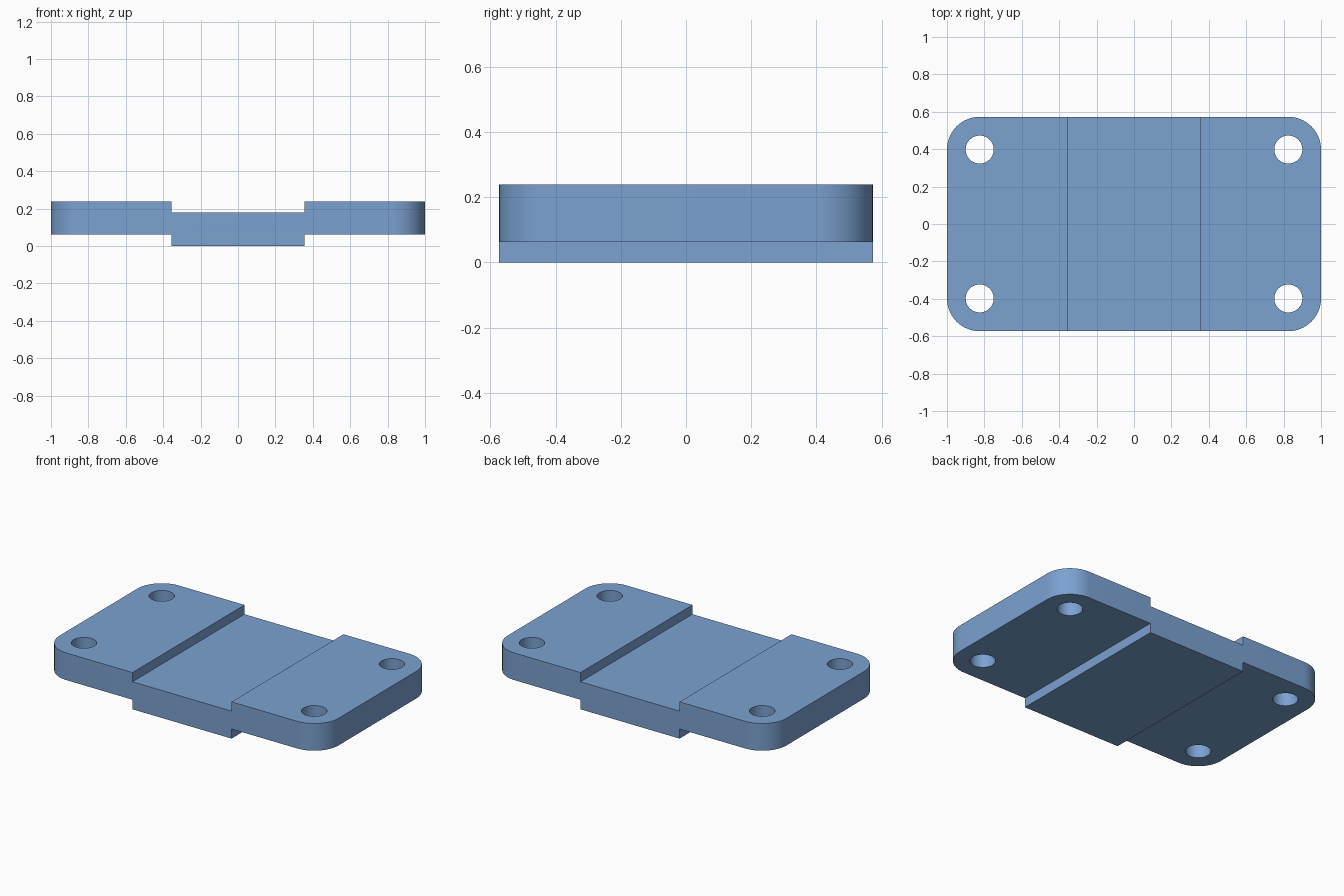
import bpy, bmesh, math
from mathutils import Vector

if "Cube" in bpy.data.objects:
    bpy.data.objects.remove(bpy.data.objects["Cube"])

HALF_X, HALF_Y = 1.0, 0.573      # plate half sizes
STEP_X = 0.355                   # half width of the lowered middle
Z = (0.0, 0.062, 0.178, 0.238)   # step heights
CORNER, HOLE = 0.175, 0.075      # corner and hole radii
CX, CY = HALF_X - CORNER, HALF_Y - CORNER


def prism(name, outline, direction):
    """Extrude a closed outline along a direction into a solid object."""
    bm = bmesh.new()
    face = bm.faces.new([bm.verts.new(p) for p in outline])
    ext = bmesh.ops.extrude_face_region(bm, geom=[face])
    verts = [v for v in ext["geom"] if isinstance(v, bmesh.types.BMVert)]
    bmesh.ops.translate(bm, verts=verts, vec=Vector(direction))
    bmesh.ops.recalc_face_normals(bm, faces=bm.faces)
    mesh = bpy.data.meshes.new(name)
    bm.to_mesh(mesh)
    bm.free()
    obj = bpy.data.objects.new(name, mesh)
    bpy.context.collection.objects.link(obj)
    return obj


def arc(cx, cy, r, start, sweep, n):
    return [(cx + r * math.cos(start + sweep * i / n),
             cy + r * math.sin(start + sweep * i / n), -0.2) for i in range(n + 1)]


def cut(target, tool, operation):
    """Apply a boolean and discard its cutter."""
    mod = target.modifiers.new("cut", "BOOLEAN")
    mod.object, mod.operation, mod.solver = tool, operation, "EXACT"
    bpy.context.view_layer.objects.active = target
    bpy.ops.object.modifier_apply(modifier=mod.name)
    bpy.data.objects.remove(tool)


# Stepped plate: side wings raised above the middle section
profile = [(-HALF_X, Z[1]), (-STEP_X, Z[1]), (-STEP_X, Z[0]), (STEP_X, Z[0]),
           (STEP_X, Z[1]), (HALF_X, Z[1]), (HALF_X, Z[3]), (STEP_X, Z[3]),
           (STEP_X, Z[2]), (-STEP_X, Z[2]), (-STEP_X, Z[3]), (-HALF_X, Z[3])]
plate = prism("stepped_plate", [(x, -HALF_Y - 0.1, z) for x, z in profile],
              (0, 2 * HALF_Y + 0.2, 0))
# Widen the blank past the rounded outline so the trim is clean
for v in plate.data.vertices:
    if abs(v.co.x) > 0.9:
        v.co.x *= 1.1

# Trim to a rounded rectangle
outline = []
for i, (sx, sy) in enumerate(((1, 1), (-1, 1), (-1, -1), (1, -1))):
    outline += arc(sx * CX, sy * CY, CORNER, i * math.pi / 2, math.pi / 2, 16)
cut(plate, prism("outline_cutter", outline, (0, 0, 0.8)), "INTERSECT")

# Four bolt holes, concentric with the corners
for sx in (-1, 1):
    for sy in (-1, 1):
        circle = arc(sx * CX, sy * CY, HOLE, 0, 2 * math.pi, 48)[:-1]
        cut(plate, prism("hole_cutter", circle, (0, 0, 0.8)), "DIFFERENCE")

# Single blue finish
blue = bpy.data.materials.new("steel blue")
blue.diffuse_color = (0.2, 0.36, 0.64, 1)
blue.use_nodes = True
blue.node_tree.nodes["Principled BSDF"].inputs["Base Color"].default_value = blue.diffuse_color
plate.data.materials.clear()
plate.data.materials.append(blue)

bpy.ops.object.select_all(action="DESELECT")
plate.select_set(True)
bpy.context.view_layer.objects.active = plate
bpy.ops.object.shade_smooth_by_angle(angle=math.radians(30))
